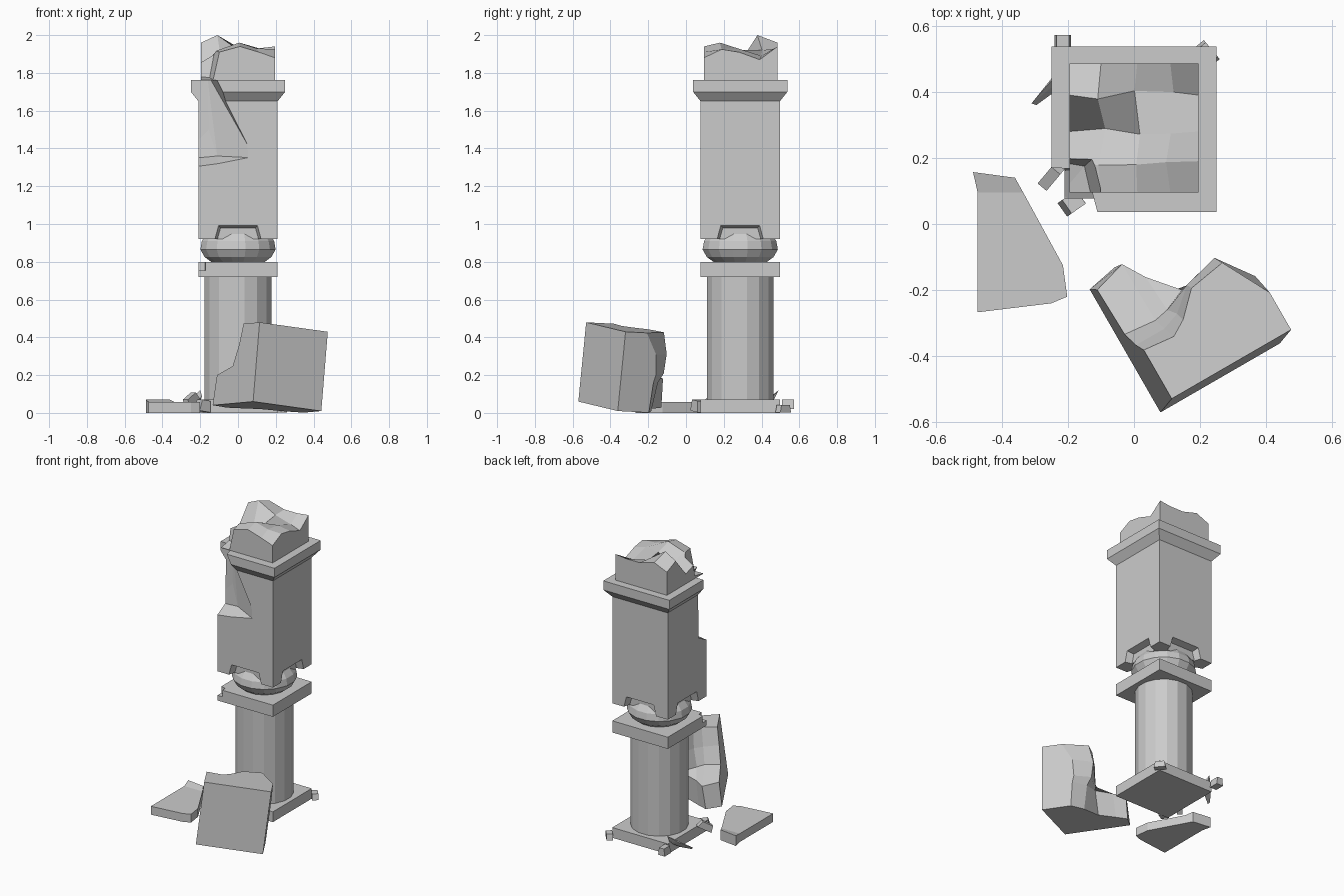
import bpy, bmesh, math, random
from mathutils import Vector, Matrix

if "Cube" in bpy.data.objects:
    bpy.data.objects.remove(bpy.data.objects["Cube"])

random.seed(4)
CX, CY = 0.0, 0.287   # column axis


def finish(name, bm):
    bmesh.ops.recalc_face_normals(bm, faces=bm.faces)
    me = bpy.data.meshes.new(name)
    bm.to_mesh(me)
    bm.free()
    ob = bpy.data.objects.new(name, me)
    bpy.context.collection.objects.link(ob)
    return ob


def turned(name, sides, profile):
    """Stack of regular rings round the column axis; 4 sides takes half-widths."""
    bm = bmesh.new()
    k = math.sqrt(2) if sides == 4 else 1
    rings = []
    for r, z in profile:
        rings.append([bm.verts.new((CX + r * k * math.cos(a), CY + r * k * math.sin(a), z))
                      for a in (2 * math.pi * (i + 0.5) / sides for i in range(sides))])
    for a, b in zip(rings, rings[1:]):
        for i in range(sides):
            j = (i + 1) % sides
            bm.faces.new((a[i], a[j], b[j], b[i]))
    bm.faces.new(rings[0])
    bm.faces.new(rings[-1])
    return finish(name, bm)


def hull(name, pts):
    bm = bmesh.new()
    for p in pts:
        bm.verts.new(p)
    res = bmesh.ops.convex_hull(bm, input=bm.verts)
    bmesh.ops.delete(bm, geom=[v for v in bm.verts if not v.link_faces], context='VERTS')
    bmesh.ops.dissolve_limit(bm, angle_limit=0.02, verts=bm.verts, edges=bm.edges)
    return finish(name, bm)


def cut(target, cutter):
    mod = target.modifiers.new("cut", 'BOOLEAN')
    mod.operation, mod.solver, mod.object = 'DIFFERENCE', 'EXACT', cutter
    bpy.context.view_layer.objects.active = target
    bpy.ops.object.modifier_apply(modifier=mod.name)
    bpy.data.objects.remove(cutter)


def broken_block(name, us, vs, heights, base, frame, jitter):
    """Block with a flat base and a jagged height-field on the opposite side."""
    bm = bmesh.new()
    nu, nv = len(us), len(vs)
    top, low = {}, {}
    for j, v in enumerate(vs):
        for i, u in enumerate(us):
            inside_u, inside_v = 0 < i < nu - 1, 0 < j < nv - 1
            du = random.uniform(-jitter, jitter) if inside_u and inside_v else 0
            dv = random.uniform(-jitter, jitter) if inside_u and inside_v else 0
            top[i, j] = bm.verts.new(frame @ Vector((u + du, v + dv, heights[j][i])))
    rim = ([(i, 0) for i in range(nu)] + [(nu - 1, j) for j in range(1, nv)] +
           [(i, nv - 1) for i in range(nu - 2, -1, -1)] + [(0, j) for j in range(nv - 2, 0, -1)])
    for i, j in rim:
        low[i, j] = bm.verts.new(frame @ Vector((us[i], vs[j], base)))
    for j in range(nv - 1):
        for i in range(nu - 1):
            bm.faces.new((top[i, j], top[i + 1, j], top[i + 1, j + 1], top[i, j + 1]))
    for a, b in zip(rim, rim[1:] + rim[:1]):
        bm.faces.new((low[a], low[b], top[b], top[a]))
    bm.faces.new([low[p] for p in rim])
    return finish(name, bm)


# Column: base, shaft, collar and bulb
turned("base_slab", 4, [(0.21, 0), (0.21, 0.07)])
turned("shaft", 16, [(0.18, 0.07), (0.18, 0.72)])
collar = turned("collar_slab", 4, [(0.21, 0.72), (0.21, 0.80)])
cut(collar, hull("chip", [(x, y, z) for x, y in ((-0.25, 0.03), (-0.165, 0.03), (-0.175, 0.11), (-0.25, 0.13))
                          for z in (0.755, 0.85)]))
turned("bulb", 16, [(0.145, 0.80), (0.18, 0.825), (0.203, 0.865), (0.195, 0.91), (0.16, 0.96)])

# Upper pillar with flared cornice and a notch in the foot of each side
pillar = turned("upper_pillar", 4, [(0.21, 0.92), (0.21, 1.65), (0.25, 1.70), (0.25, 1.762)])
for k in range(4):
    rot = Matrix.Translation((CX, CY, 0)) @ Matrix.Rotation(k * math.pi / 2, 4, 'Z')
    pts = [(s * w, y, z) for s in (-1, 1) for w, y, z in
           ((0.13, -0.22, 0.90), (0.105, -0.22, 0.995), (0.115, -0.165, 0.90), (0.092, -0.165, 0.98))]
    cut(pillar, hull("notch", [rot @ Vector(p) for p in pts]))

# Broken-away front left corner
cut(pillar, hull("corner_break", [
    (-0.32, 0.17, 1.80), (-0.165, 0.168, 1.80), (-0.12, 0.0, 1.80), (-0.32, 0.0, 1.80),
    (-0.155, 0.165, 1.5), (-0.32, 0.17, 1.34), (-0.11, 0.155, 1.36), (0.09, 0.06, 1.35),
    (0.09, 0.0, 1.345), (-0.1, 0.0, 1.28), (-0.32, 0.0, 1.28)]))

# Jagged stump on top
stump = broken_block(
    "broken_top", (-0.195, -0.1, 0.01, 0.11, 0.195), (0.095, 0.19, 0.28, 0.39, 0.485),
    [(1.88, 1.91, 1.94, 1.91, 1.88),
     (1.86, 1.92, 1.96, 1.93, 1.925),
     (1.83, 1.86, 1.92, 1.93, 1.91),
     (1.96, 2.00, 1.92, 1.89, 1.87),
     (1.92, 1.96, 1.93, 1.93, 1.94)], 1.76, Matrix.Identity(4), 0.015)
cut(stump, hull("stump_break", [
    (-0.3, 0.20, 1.79), (-0.15, 0.175, 1.775), (-0.11, 0.0, 1.75), (-0.3, 0.0, 1.75),
    (-0.3, 0.24, 2.1), (-0.09, 0.23, 2.1), (-0.09, 0.0, 2.1), (-0.3, 0.0, 2.1)]))

# Large fallen chunk, square face forward and broken side behind
u = Vector((0.36, 0.208, -0.05)).normalized()
d = Vector((-0.498, 0.866, -0.045)).normalized()
v = d.cross(u).normalized()
v = v if v.z > 0 else -v
frame = Matrix.Translation((0.08, -0.57, 0.06)) @ Matrix((u, v, d)).transposed().to_4x4()
broken_block(
    "fallen_chunk", (0, 0.1, 0.15, 0.22, 0.34, 0.42), (0, 0.16, 0.20, 0.31, 0.423),
    [(0.43, 0.45, 0.39, 0.30, 0.25, 0.19),
     (0.41, 0.44, 0.37, 0.28, 0.27, 0.20),
     (0.25, 0.24, 0.25, 0.28, 0.30, 0.21),
     (0.20, 0.20, 0.22, 0.28, 0.31, 0.20),
     (0.17, 0.16, 0.19, 0.26, 0.28, 0.13)], 0, frame, 0.008)

# Flat fallen slab with a raised lip at the back
bm = bmesh.new()
outline = [(-0.473, 0.095), (-0.473, -0.267), (-0.25, -0.24), (-0.202, -0.22),
           (-0.215, -0.125), (-0.335, 0.095), (-0.36, 0.14), (-0.487, 0.157)]
t = [bm.verts.new((x, y, 0.07 if y > 0.1 else 0.057)) for x, y in outline]
b = [bm.verts.new((x, y, 0.0)) for x, y in outline]
bm.faces.new(t[:6])
bm.faces.new((t[0], t[5], t[6], t[7]))
bm.faces.new(b)
for i in range(8):
    j = (i + 1) % 8
    bm.faces.new((b[i], b[j], t[j], t[i]))
finish("fallen_slab", bm)


# Small rubble round the base: centre, size, rotation
def rubble(name, centre, size, turn, tilt):
    m = (Matrix.Translation(centre) @ Matrix.Rotation(math.radians(turn), 4, 'Z')
         @ Matrix.Rotation(math.radians(tilt), 4, 'Y'))
    pts = [m @ Vector((sx * size[0] / 2 * (0.75 if sz > 0 else 1), sy * size[1] / 2, sz * size[2] / 2))
           for sx in (-1, 1) for sy in (-1, 1) for sz in (-1, 1)]
    hull(name, pts)


rubble("rubble_back_left", (-0.215, 0.54, 0.045), (0.05, 0.065, 0.05), 0, 0)
rubble("rubble_back_right", (0.22, 0.515, 0.022), (0.075, 0.04, 0.04), -50, 0)
rubble("rubble_front_left", (-0.185, 0.065, 0.037), (0.07, 0.05, 0.06), 35, 8)
rubble("rubble_left", (-0.25, 0.145, 0.07), (0.10, 0.035, 0.045), 50, -30)
hull("leaning_shard", [(-0.31, 0.365, 0.02), (-0.295, 0.36, 0.005), (-0.25, 0.44, 0.07),
                       (-0.24, 0.40, 0.02), (-0.20, 0.49, 0.12), (-0.19, 0.46, 0.09), (-0.20, 0.46, 0.06)])
